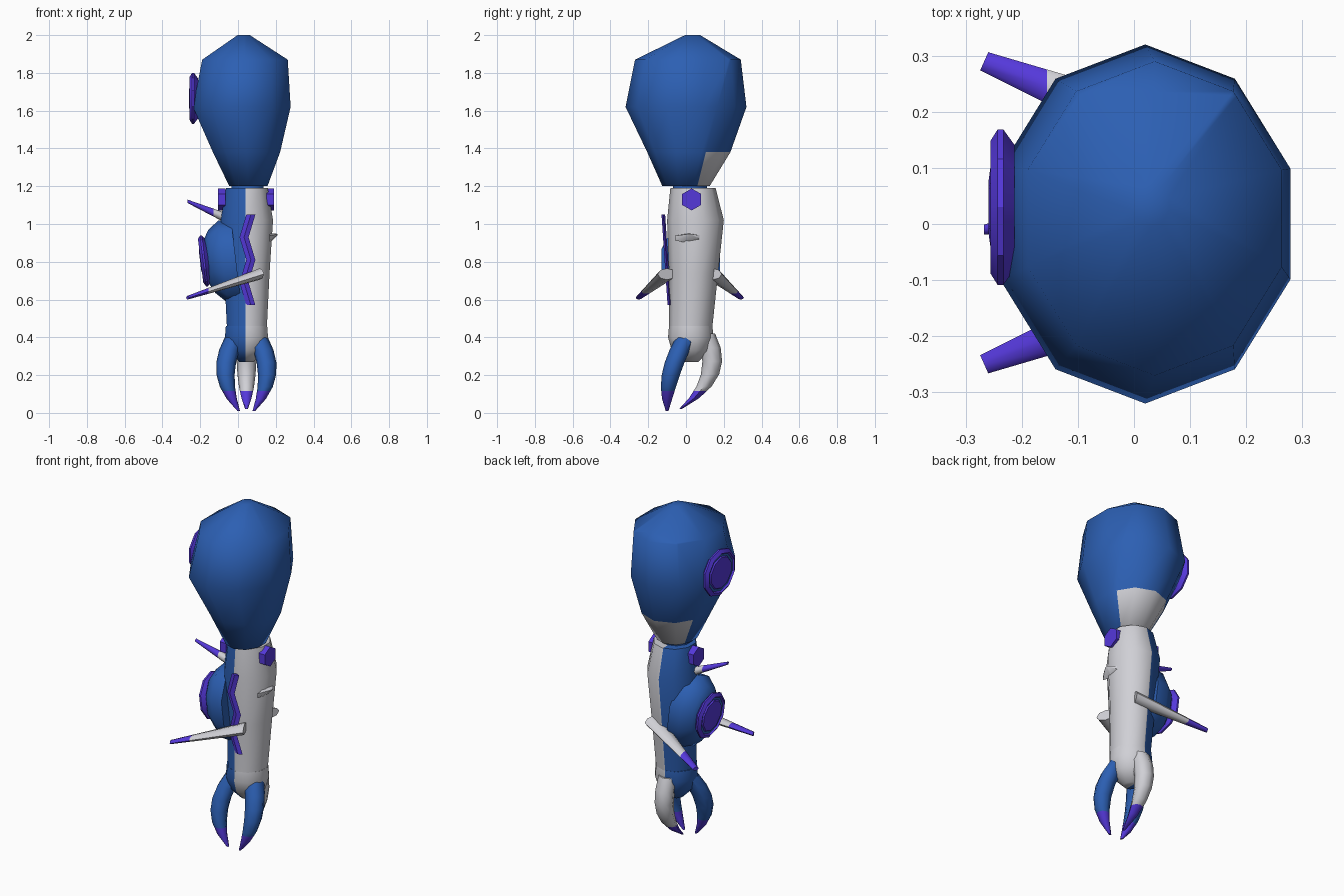
import bpy, bmesh, math
from mathutils import Vector

if "Cube" in bpy.data.objects:
    bpy.data.objects.remove(bpy.data.objects["Cube"], do_unlink=True)


def material(name, red, green, blue):
    mat = bpy.data.materials.new(name)
    mat.use_nodes = True
    mat.diffuse_color = (red, green, blue, 1)
    shader = mat.node_tree.nodes["Principled BSDF"]
    shader.inputs["Base Color"].default_value = mat.diffuse_color
    return mat


MATERIALS = [material("blue", 0.025, 0.115, 0.45),
             material("pale_grey", 0.63, 0.63, 0.67),
             material("purple", 0.09, 0.04, 0.7)]
BLUE, GREY, PURPLE = range(len(MATERIALS))
X, Y, Z = Vector((1, 0, 0)), Vector((0, 1, 0)), Vector((0, 0, 1))


def skin(name, path, radii, colour, sides=10, u=X, v=Y, split=None, angle=50):
    """Skin rings along a path; split = (axis, value, colour beyond that value)."""
    bm = bmesh.new()
    rings = []
    for point, radius in zip(path, radii):
        ring = []
        for side in range(sides):
            turn = math.tau * side / sides
            offset = v * math.cos(turn) - u * math.sin(turn)
            ring.append(bm.verts.new(Vector(point) + offset * radius))
        rings.append(ring)
    for lower, upper in zip(rings, rings[1:]):
        for side in range(sides):
            bm.faces.new((lower[side - 1], lower[side], upper[side], upper[side - 1]))
    bm.faces.new(rings[0])
    bm.faces.new(rings[-1])
    if split:
        axis, value, beyond = split
        bmesh.ops.bisect_plane(bm, geom=bm.verts[:] + bm.edges[:] + bm.faces[:],
                               plane_co=axis * (value / axis.length_squared), plane_no=axis)
    bmesh.ops.recalc_face_normals(bm, faces=bm.faces[:])
    for face in bm.faces:
        passed = split and face.calc_center_median().dot(axis) > value
        face.material_index = beyond if passed else colour
    mesh = bpy.data.meshes.new(name)
    bm.to_mesh(mesh)
    bm.free()
    for mat in MATERIALS:
        mesh.materials.append(mat)
    part = bpy.data.objects.new(name, mesh)
    bpy.context.collection.objects.link(part)
    bpy.ops.object.select_all(action="DESELECT")
    part.select_set(True)
    bpy.context.view_layer.objects.active = part
    bpy.ops.object.shade_smooth_by_angle(angle=math.radians(angle))
    return mesh


def column(name, x, y, heights, radii, colour, **options):
    return skin(name, [(x, y, z) for z in heights], radii, colour, **options)


def curved_claw(name, start, bend, tip, colour):
    # Quadratic curve with a full middle and a sharp purple tip
    start, bend, tip = Vector(start), Vector(bend), Vector(tip)
    steps = [step / 6 for step in range(7)]
    path = [start.lerp(bend, t).lerp(bend.lerp(tip, t), t) for t in steps]
    radii = [0.047 * (1 - t ** 3) + 0.007 for t in steps]
    skin(name, path, radii, PURPLE, sides=8, split=(Z, 0.115, colour))


# Bulbous upper arm with a pale patch low on the back
bulb = skin("upper_arm",
            zip((0.055, 0.045, 0.02, 0.037, 0.03), (0, 0.015, 0, 0.01, 0.035),
                (1.2, 1.38, 1.62, 1.87, 2)),
            (0.125, 0.22, 0.32, 0.28, 0.04), BLUE,
            u=X * 0.85, split=(Y - Z * 0.25, -0.24, GREY), angle=70)
for polygon in bulb.polygons:
    if polygon.center.z > 1.38:
        polygon.material_index = BLUE
column("elbow_joint", 0.05, 0.02, (1.15, 1.22), (0.09, 0.09), BLUE)

# Two-tone forearm and palm
seam = (X, 0.04, GREY)
skin("forearm", zip([0.047] * 4, (0.025, 0.04, 0.05, 0.037), (0.46, 0.74, 1.02, 1.19)),
     (0.115, 0.13, 0.15, 0.12), BLUE, u=X * 0.97, split=seam)
column("palm", 0.045, 0.025, (0.46, 0.4, 0.33, 0.27), (0.115, 0.12, 0.1, 0.04),
       BLUE, split=seam)

# Two front claws and a rear thumb
for name, side in (("left_claw", 1), ("right_claw", -1)):
    points = ((0.06, 0, 0.4), (0.17, -0.11, 0.2), (0.04, -0.1, 0.01))
    curved_claw(name, *[(0.044 + side * x, y, z) for x, y, z in points], BLUE)
curved_claw("thumb", (0.045, 0.1, 0.42), (0.045, 0.22, 0.19), (0.045, -0.03, 0.02), GREY)

# Hexagonal elbow bolts
for name, x in (("left_bolt", 0.17), ("right_bolt", -0.085)):
    skin(name, [(x + side * 0.02, 0.03, 1.13) for side in (-1, 1)], (0.058, 0.058),
         PURPLE, sides=6, u=Y, v=Z, angle=30)

# Long swept spikes on the front and back of the forearm
for name, side in (("front_spike", -1), ("back_spike", 1)):
    skin(name, [(0.115, 0.02 + side * 0.12, 0.735), (-0.267, 0.02 + side * 0.27, 0.61)],
         (0.055, 0.018), PURPLE, sides=8, u=Vector((0.4, side * 0.9, 0)), v=Z * 0.55,
         split=(X, -0.155, GREY))

# Small spike at the elbow and flat fin on the outside
skin("elbow_spike", [(-0.06, 0.03, 1.03), (-0.267, -0.01, 1.12)], (0.027, 0.009),
     PURPLE, sides=8, u=Y, v=Z, split=(X, -0.13, GREY))
skin("side_fin", [(0.168, 0.015, 0.925), (0.21, 0.02, 0.945)], (0.085, 0.01),
     GREY, sides=6, u=Y, v=Z * 0.3)

# Wavy strip down the front seam
skin("seam_strip",
     [(0.05 + 0.018 * (-1) ** bend, -0.088 - 0.008 * bend, 0.57 + 0.12 * bend)
      for bend in range(5)],
     [0.024] * 5, PURPLE, sides=4, v=Y * 0.4, angle=30)

# Round shield on the forearm
lean = Z - X * 0.12
skin("forearm_shield", [(x, 0.025, 0.8) for x in (-0.01, -0.08, -0.14, -0.165)],
     (0.22, 0.218, 0.165, 0.12), BLUE, u=Y * 0.74, v=lean)


def medallion(name, x, z, across, up):
    # Flared rim, blue groove and domed centre
    depths = (0, 0.02, 0.03, 0.043, 0.033, 0.033, 0.04, 0.046)
    radii = [0.135 * scale for scale in (0.8, 1, 1, 0.85, 0.8, 0.7, 0.66, 0.35)]
    sides = 10
    mesh = skin(name, [(x - depth, 0.03, z) for depth in depths], radii, PURPLE,
                sides=sides, u=across, v=up, angle=30)
    for polygon in mesh.polygons[sides * 4:sides * 5]:
        polygon.material_index = BLUE


medallion("forearm_medallion", -0.155, 0.805, Y * 0.95, lean)
medallion("upper_arm_medallion", -0.213, 1.665, Y * 1.08, Z)
